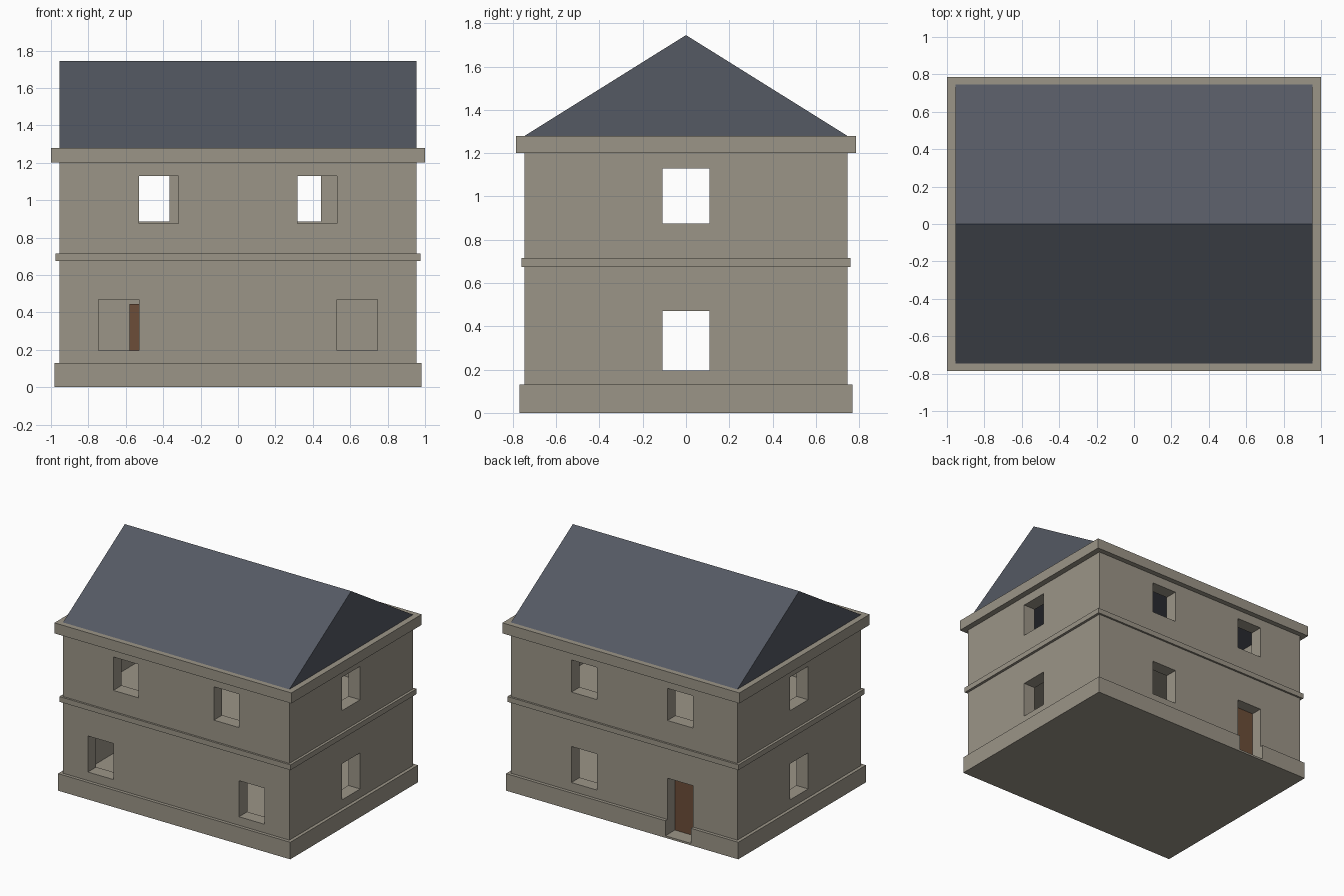
import bpy, bmesh

if "Cube" in bpy.data.objects:
    bpy.data.objects.remove(bpy.data.objects["Cube"])


def material(name, rgb):
    m = bpy.data.materials.new(name)
    m.diffuse_color = (*rgb, 1)
    m.use_nodes = True
    m.node_tree.nodes["Principled BSDF"].inputs["Base Color"].default_value = m.diffuse_color
    return m


STONE = material("stone", (0.33, 0.30, 0.245))
SLATE = material("slate", (0.09, 0.10, 0.125))
WOOD = material("wood", (0.15, 0.075, 0.04))


def box(name, x0, x1, y0, y1, z0, z1, mat=None):
    bm = bmesh.new()
    bmesh.ops.create_cube(bm, size=1)
    for v in bm.verts:
        v.co = (x1 if v.co.x > 0 else x0,
                y1 if v.co.y > 0 else y0,
                z1 if v.co.z > 0 else z0)
    me = bpy.data.meshes.new(name)
    bm.to_mesh(me)
    bm.free()
    ob = bpy.data.objects.new(name, me)
    bpy.context.collection.objects.link(ob)
    if mat:
        me.materials.append(mat)
    return ob


def block(name, hx, hy, z0, z1, mat=None):
    return box(name, -hx, hx, -hy, hy, z0, z1, mat)


def combine(target, other, operation):
    mod = target.modifiers.new("bool", 'BOOLEAN')
    mod.operation = operation
    mod.solver = 'EXACT'
    mod.object = other
    bpy.context.view_layer.objects.active = target
    bpy.ops.object.modifier_apply(modifier=mod.name)
    bpy.data.objects.remove(other)


HX, HY, T = 0.955, 0.745, 0.10      # wall half sizes and thickness

# Masonry: walls with plinth, string course and cornice
house = block("house_walls", HX, HY, 0.05, 1.25, STONE)
for name, hx, hy, z0, z1 in (("plinth", 0.98, 0.77, 0, 0.13),
                             ("string_course", 0.975, 0.76, 0.675, 0.715),
                             ("cornice", 1.0, 0.785, 1.20, 1.28)):
    combine(house, block(name, hx, hy, z0, z1, STONE), 'UNION')

# Rooms of the two storeys, the upper one open to the roof
for z0, z1 in ((0.13, 0.675), (0.715, 1.4)):
    combine(house, block("room", HX - T, HY - T, z0, z1), 'DIFFERENCE')

# Windows
LOW, HIGH = (0.195, 0.47), (0.875, 1.13)
front, back = (-0.85, -0.6), (0.6, 0.85)
windows = []
for s in (-1, 1):
    windows.append((*sorted((s * 0.53, s * 0.745)), *front, *LOW))
    windows.append((*sorted((s * 0.318, s * 0.53)), *front, *HIGH))
for z in (LOW, HIGH):
    windows.append((-1.1, 1.1, -0.108, 0.108, *z))
windows.append((0.23, 0.445, *back, *LOW))
windows.append((0.23, 0.445, *back, 0.885, 1.13))
windows.append((-0.58, -0.365, *back, 0.885, 1.13))
for w in windows:
    combine(house, box("window", *w), 'DIFFERENCE')

# Doorway, cut down through the plinth, and the recessed door
combine(house, box("doorway", -0.58, -0.365, 0.635, 0.9, 0.015, 0.445), 'DIFFERENCE')
box("door", -0.58, -0.365, 0.636, 0.655, 0.015, 0.445, WOOD)

# Gable roof: a box whose top is pinched into a ridge
roof = block("roof", HX, HY, 1.28, 1.745, SLATE)
bm = bmesh.new()
bm.from_mesh(roof.data)
for v in bm.verts:
    if v.co.z > 1.5:
        v.co.y = 0
bmesh.ops.remove_doubles(bm, verts=bm.verts, dist=0.001)
bm.to_mesh(roof.data)
bm.free()
